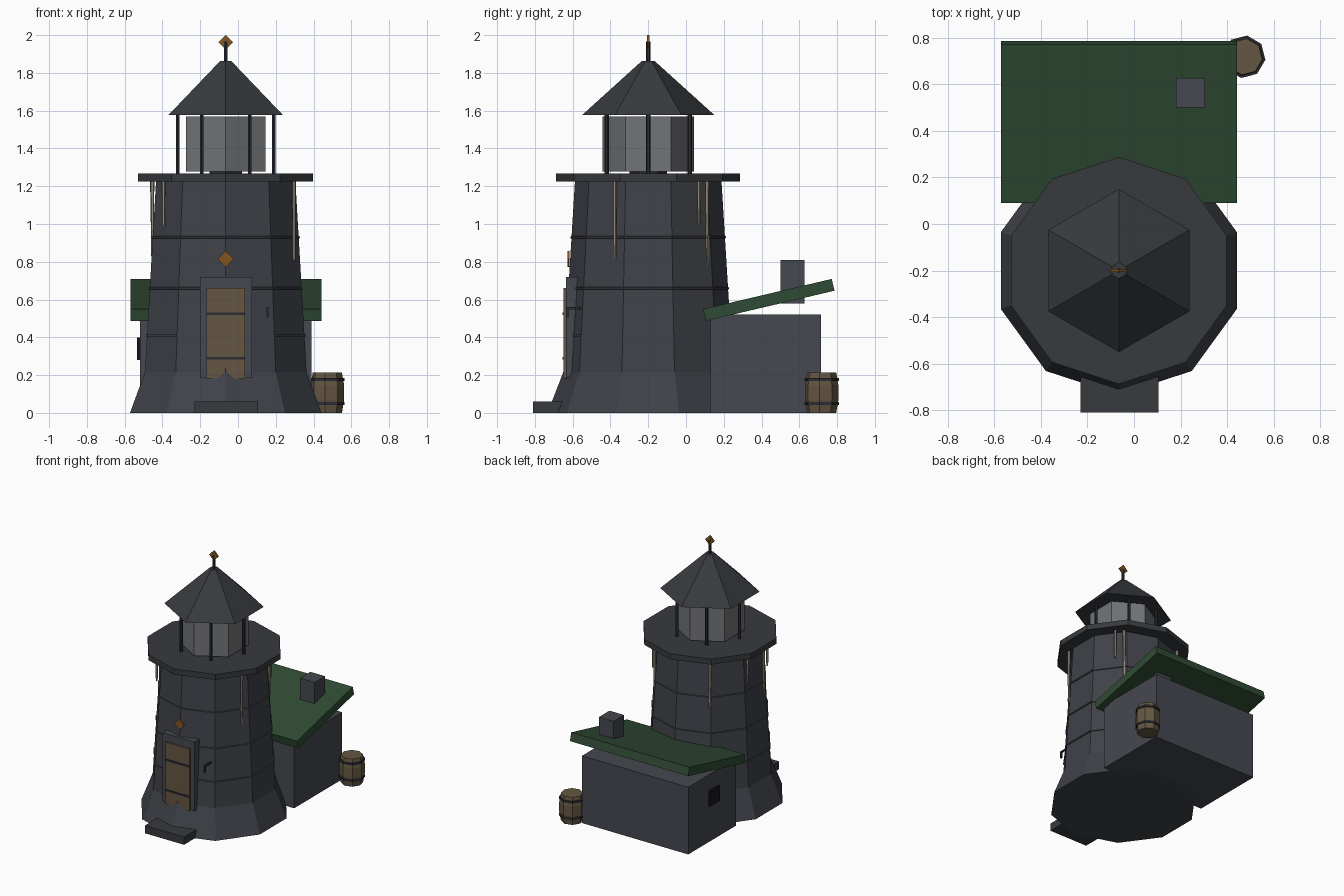
import bpy, bmesh, math
from mathutils import Vector, Matrix

if "Cube" in bpy.data.objects:
    bpy.data.objects.remove(bpy.data.objects["Cube"])

CX, CY = -0.065, -0.2   # tower axis


def mat(name, r, g, b):
    m = bpy.data.materials.new(name)
    m.diffuse_color = (r, g, b, 1)
    m.use_nodes = True
    m.node_tree.nodes["Principled BSDF"].inputs["Base Color"].default_value = m.diffuse_color
    return m


STONE = mat("stone", 0.05, 0.054, 0.066)
SHED = mat("shed_stone", 0.06, 0.065, 0.08)
DARK = mat("dark_slate", 0.038, 0.042, 0.047)
IRON = mat("iron", 0.025, 0.026, 0.033)
BLACK = mat("black", 0.008, 0.008, 0.01)
GREEN = mat("green_roof", 0.03, 0.07, 0.035)
WOOD = mat("wood", 0.13, 0.095, 0.055)
GOLD = mat("gold", 0.22, 0.09, 0.015)
GLASS = mat("glass", 0.17, 0.175, 0.185)
PALE = mat("pale_streak", 0.30, 0.26, 0.20)


def finish(bm, name, material):
    bmesh.ops.recalc_face_normals(bm, faces=bm.faces)
    me = bpy.data.meshes.new(name)
    bm.to_mesh(me)
    bm.free()
    ob = bpy.data.objects.new(name, me)
    me.materials.append(material)
    bpy.context.collection.objects.link(ob)
    return ob


def lathe(name, profile, sides, material, x=CX, y=CY, start=90):
    """Closed faceted solid from (radius, z) points."""
    bm = bmesh.new()
    rings = []
    for r, z in profile:
        rings.append([bm.verts.new((
            x + r * math.cos(math.radians(start + 360 * i / sides)),
            y + r * math.sin(math.radians(start + 360 * i / sides)), z))
            for i in range(sides)])
    for a, b in zip(rings, rings[1:]):
        for i in range(sides):
            j = (i + 1) % sides
            bm.faces.new((a[i], a[j], b[j], b[i]))
    bm.faces.new(rings[0])
    bm.faces.new(rings[-1])
    return finish(bm, name, material)


def box(name, lo, hi, material, rot=None):
    """Box between two corners, optionally rotated about its centre."""
    lo, hi = Vector(lo), Vector(hi)
    bm = bmesh.new()
    bmesh.ops.create_cube(bm, size=1)
    bmesh.ops.scale(bm, vec=hi - lo, verts=bm.verts)
    if rot:
        bmesh.ops.rotate(bm, matrix=Matrix.Rotation(math.radians(rot[0]), 3, rot[1]), verts=bm.verts)
    bmesh.ops.translate(bm, vec=(lo + hi) / 2, verts=bm.verts)
    return finish(bm, name, material)


def diamond(name, y, z, half):
    s = half / math.sqrt(2)
    box(name, (CX - s, y - 0.006, z - s), (CX + s, y + 0.006, z + s), GOLD, (45, 'Y'))


def wall_r(z):
    return 0.45 - 0.062 * (z - 0.215) / 1.01


# Tower: flared foot, tapered ten-sided shaft, course rings, gallery
lathe("tower_foot", [(0.533, 0), (0.45, 0.215)], 10, STONE)
lathe("tower_shaft", [(wall_r(0.2), 0.2), (wall_r(1.23), 1.23)], 10, STONE)
for i, z in enumerate((0.41, 0.66, 0.93)):
    r = wall_r(z)
    lathe(f"course_ring_{i}", [(r - 0.01, z - 0.009), (r + 0.006, z - 0.005),
                               (r + 0.006, z + 0.004), (r - 0.01, z + 0.009)], 10, STONE)
lathe("gallery_deck", [(0.487, 1.225), (0.487, 1.268)], 10, DARK)

# Lantern room: pedestal, glass, posts, roof and finial
lathe("lantern_pedestal", [(0.1, 1.265), (0.1, 1.285)], 6, IRON)
lathe("lantern_glass", [(0.243, 1.278), (0.243, 1.57)], 6, GLASS)
for i in range(6):
    a = math.radians(60 * i)
    lathe(f"lantern_post_{i}", [(0.011, 1.265), (0.011, 1.585)], 6, IRON,
          CX + 0.254 * math.cos(a), CY + 0.254 * math.sin(a))
lathe("lantern_roof", [(0.35, 1.577), (0.035, 1.862)], 6, DARK)
lathe("finial_rod", [(0.011, 1.855), (0.011, 1.965)], 6, IRON)
diamond("finial_diamond", CY, 1.962, 0.038)

# Pale drips hanging below the gallery: (angle, lower end)
for i, (ang, z) in enumerate([(-26, 0.81), (42, 1.0), (51, 0.70), (125, 0.70),
                              (166, 1.0), (195, 0.83), (215, 0.99)]):
    a = math.radians(ang)
    lathe(f"drip_{i}", [(0.007, z), (0.011, 1.228)], 5, PALE,
          CX + 0.402 * math.cos(a), CY + 0.402 * math.sin(a))

# Doorway
box("door_frame", (-0.202, -0.636, 0.185), (0.073, -0.56, 0.72), SHED)
box("door", (-0.167, -0.648, 0.182), (0.038, -0.60, 0.66), WOOD)
for i, z in enumerate((0.29, 0.525)):
    box(f"door_strap_{i}", (-0.167, -0.653, z - 0.007), (0.038, -0.62, z + 0.007), IRON)
diamond("door_diamond", -0.622, 0.815, 0.042)
box("door_step", (-0.23, -0.81, 0), (0.105, -0.64, 0.06), DARK)

# Wall hook beside the door
box("hook_arm", (0.15, -0.635, 0.548), (0.162, -0.53, 0.56), IRON)
box("hook_drop", (0.15, -0.635, 0.505), (0.162, -0.623, 0.56), IRON)

# Shed with sloping roof, chimney and side window
box("shed_walls", (-0.52, 0.13, 0), (0.39, 0.715, 0.52), SHED)
cy, cz, ln, th = 0.438, 0.598, 0.70, 0.064
box("shed_roof", (-0.57, cy - ln / 2, cz - th / 2), (0.443, cy + ln / 2, cz + th / 2), GREEN, (13.2, 'X'))
box("chimney", (0.18, 0.5, 0.58), (0.305, 0.627, 0.81), SHED)
box("shed_window", (-0.535, 0.35, 0.28), (-0.51, 0.47, 0.4), BLACK)

# Barrel with hoops
bx, by = 0.473, 0.718
lathe("barrel", [(0.078, 0), (0.09, 0.07), (0.09, 0.145), (0.078, 0.213)], 8, WOOD, bx, by, 82)
for i, z in enumerate((0.05, 0.178)):
    lathe(f"barrel_hoop_{i}", [(0.092, z - 0.008), (0.092, z + 0.008)], 8, IRON, bx, by, 82)
